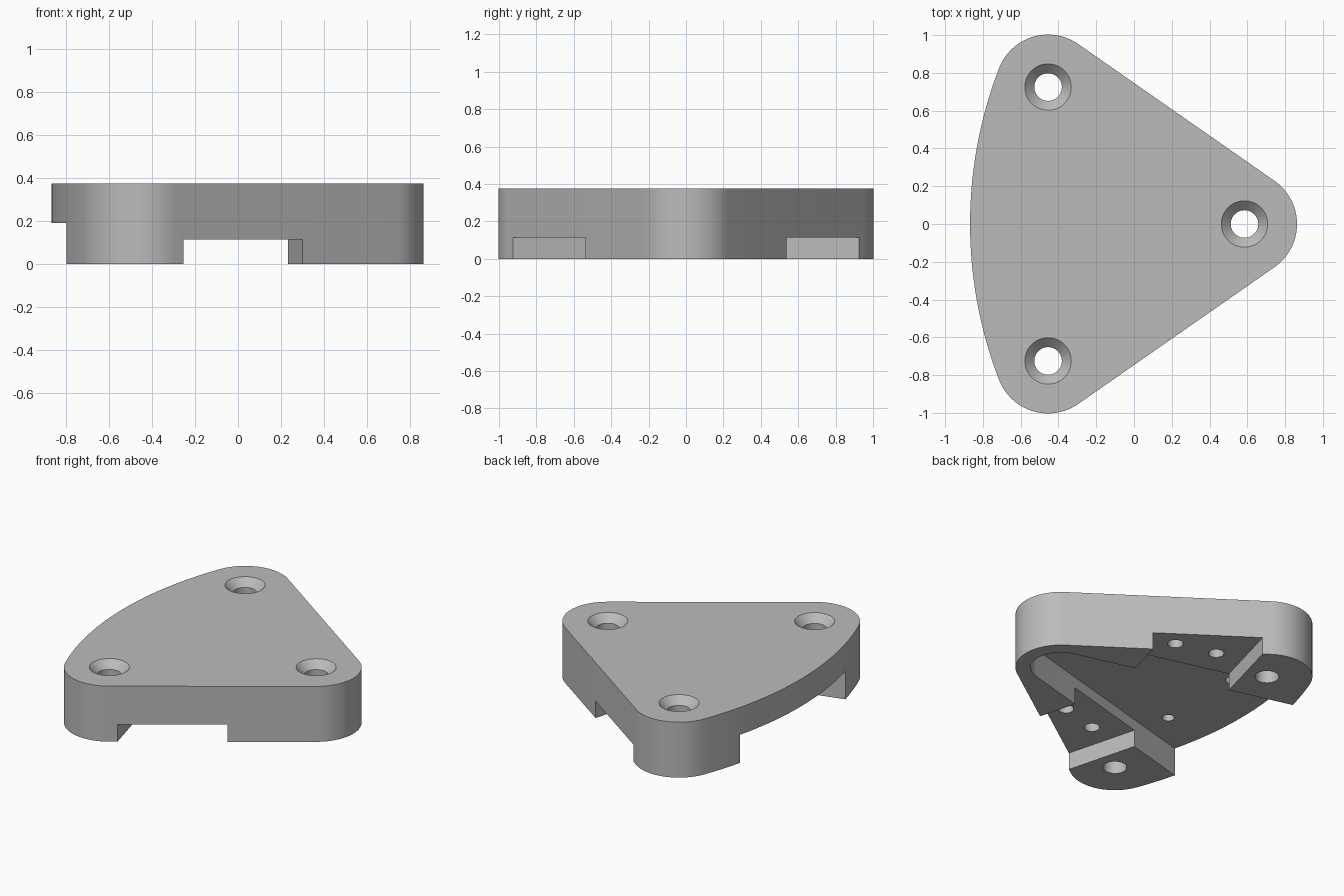
import bpy, bmesh, math
from mathutils import Vector

if "Cube" in bpy.data.objects:
    bpy.data.objects.remove(bpy.data.objects["Cube"])

HEIGHT = 0.375        # plate thickness
POCKET = 0.19         # underside pocket depth
NOTCH = 0.115         # side notch depth
CORNERS = [(0.585, 0), (-0.455, 0.725), (-0.455, -0.725)]
CORNER_R = 0.278
APEX = Vector((0.585, 0))
POCKET_R = 0.185
TILT = math.radians(15)   # angle of the pocket walls

grey = bpy.data.materials.new("grey")
grey.diffuse_color = (0.5, 0.5, 0.5, 1)
grey.use_nodes = True
grey.node_tree.nodes["Principled BSDF"].inputs["Base Color"].default_value = grey.diffuse_color


def arc(cx, cy, r, a0, a1, n):
    """Points on an arc, angles in radians."""
    return [(cx + r * math.cos(a0 + (a1 - a0) * i / n),
             cy + r * math.sin(a0 + (a1 - a0) * i / n)) for i in range(n + 1)]


def prism(name, outline, z0, z1):
    """Extrude a closed outline between two heights."""
    bm = bmesh.new()
    face = bm.faces.new([bm.verts.new((x, y, z0)) for x, y in outline])
    top = bmesh.ops.extrude_face_region(bm, geom=[face])["geom"]
    bmesh.ops.translate(bm, vec=(0, 0, z1 - z0),
                        verts=[g for g in top if isinstance(g, bmesh.types.BMVert)])
    bmesh.ops.recalc_face_normals(bm, faces=bm.faces)
    return finish(name, bm)


def lathe_cut(name, x, y, rings, n=48):
    """Round cutter from (radius, height) rings, bottom to top."""
    bm = bmesh.new()
    loops = [[bm.verts.new((px, py, z)) for px, py in
              arc(x, y, r, 0, 2 * math.pi, n)[:-1]] for r, z in rings]
    for a, b in zip(loops, loops[1:]):
        for i in range(n):
            j = (i + 1) % n
            bm.faces.new((a[i], a[j], b[j], b[i]))
    bm.faces.new(loops[0][::-1])
    bm.faces.new(loops[-1])
    return finish(name, bm)


def finish(name, bm):
    mesh = bpy.data.meshes.new(name)
    bm.to_mesh(mesh)
    bm.free()
    mesh.materials.append(grey)
    obj = bpy.data.objects.new(name, mesh)
    bpy.context.collection.objects.link(obj)
    return obj


def cut(target, cutter):
    """Subtract the cutter and remove it."""
    bpy.context.view_layer.objects.active = target
    mod = target.modifiers.new("cut", "BOOLEAN")
    mod.operation = "DIFFERENCE"
    mod.solver = "EXACT"
    mod.object = cutter
    bpy.ops.object.modifier_apply(modifier=mod.name)
    bpy.data.objects.remove(cutter)


# Plate outline: three round corners, two straight sides, one bowed side
(ax, ay), (bx, by), _ = CORNERS
side = math.atan2(ax - bx, by - ay)            # normal angle of straight side
edge = -0.868
d = bx - edge - CORNER_R
k = edge + CORNER_R
cx = (bx * bx + by * by - k * k) / (2 * (bx - k))   # centre of bowed side
bow = math.atan2(by, bx - cx)                  # where the bow meets the corner
outline = arc(ax, ay, CORNER_R, -side, side, 24)
outline += arc(bx, by, CORNER_R, side, bow, 24)
outline += arc(cx, 0, cx - edge, bow, 2 * math.pi - bow, 40)[1:-1]
outline += arc(bx, -by, CORNER_R, -bow, -side, 24)
plate = prism("mounting_plate", outline, 0, HEIGHT)

# Underside pocket: wedge with a round tip, open through the bowed side
lean = math.pi / 2 - TILT
tip = arc(APEX.x, APEX.y, POCKET_R, -lean, lean, 32)
reach = POCKET_R / math.cos(TILT) + (APEX.x + 1.2) * math.tan(TILT)
cut(plate, prism("pocket_cutter", tip + [(-1.2, reach), (-1.2, -reach)], -0.1, POCKET))

# Side notches, square to the pocket walls
for s in (1, -1):
    across = Vector((math.sin(TILT), s * math.cos(TILT)))
    p, q = Vector((0.298, s * 0.535)), Vector((-0.255, s * 0.921))
    box = [p + across * 0.4, q + across * 0.3, q - across * 0.5, p - across * 0.3]
    cut(plate, prism("notch_cutter", box, -0.1, NOTCH))

# Countersunk screw holes
for x, y in CORNERS:
    cut(plate, lathe_cut("screw_cutter", x, y, [
        (0.073, -0.1), (0.073, HEIGHT - 0.05), (0.123, HEIGHT), (0.123, HEIGHT + 0.1)]))

# Blind holes in the notches and the pocket
for s in (1, -1):
    for x, y, r in ((0.107, 0.522, 0.048), (-0.16, 0.592, 0.048), (-0.526, 0.301, 0.037)):
        cut(plate, lathe_cut("blind_cutter", x, s * y, [(r, -0.1), (r, 0.3)], 32))

# Smooth round walls, keep edges crisp
bpy.ops.object.select_all(action="DESELECT")
plate.select_set(True)
bpy.context.view_layer.objects.active = plate
bpy.ops.object.shade_smooth_by_angle(angle=math.radians(30))
